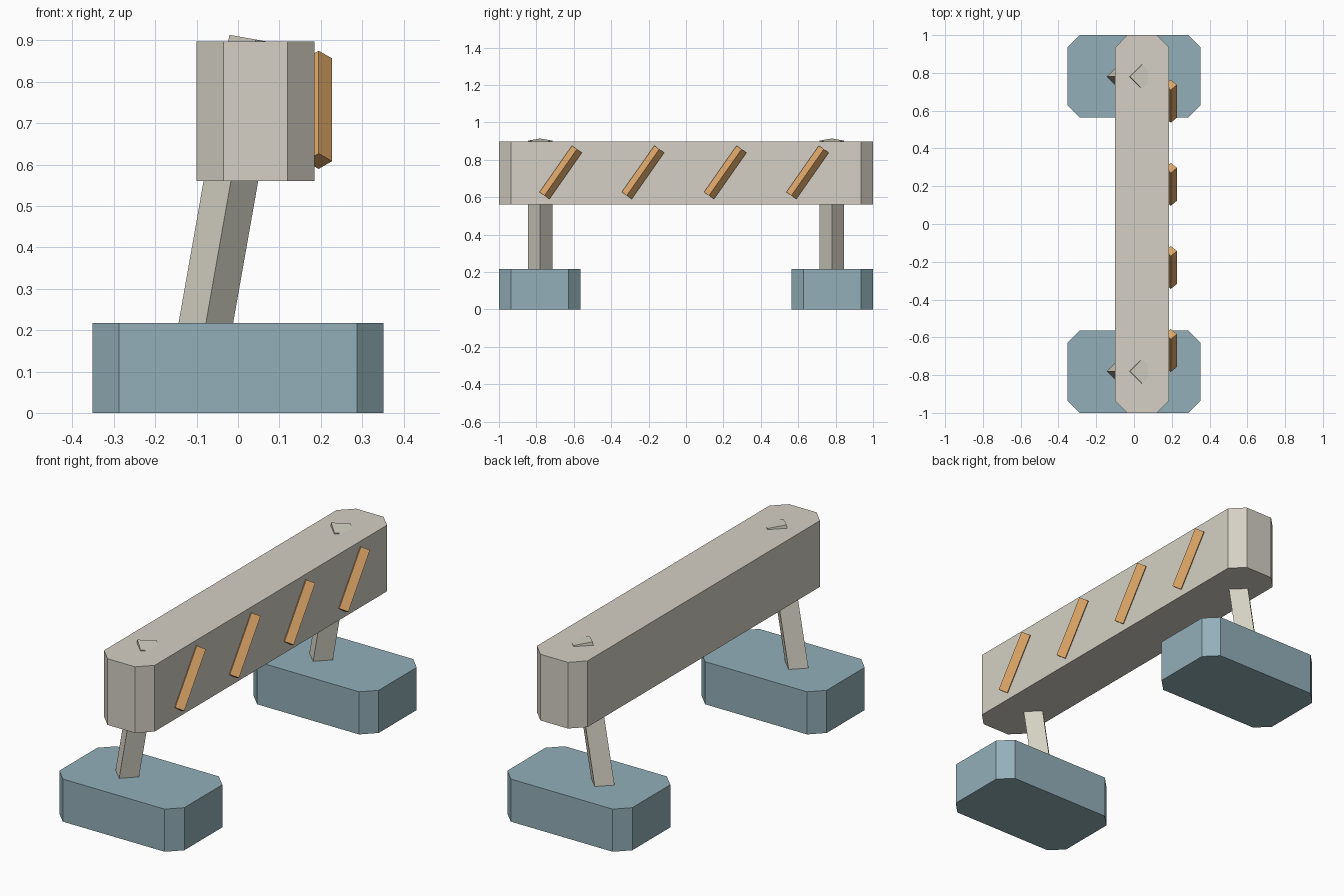
import bpy
import bmesh
from math import radians

cube = bpy.data.objects.get("Cube")
if cube:
    bpy.data.objects.remove(cube, do_unlink=True)


def make_material(name, color):
    mat = bpy.data.materials.new(name)
    mat.use_nodes = True
    mat.diffuse_color = (*color, 1)
    mat.node_tree.nodes["Principled BSDF"].inputs["Base Color"].default_value = (*color, 1)
    return mat


def finish(name, bm, mat, location, rotation=(0, 0, 0)):
    bmesh.ops.recalc_face_normals(bm, faces=bm.faces)
    mesh = bpy.data.meshes.new(name)
    bm.to_mesh(mesh)
    bm.free()
    mesh.materials.append(mat)
    obj = bpy.data.objects.new(name, mesh)
    obj.location = location
    obj.rotation_euler = rotation
    bpy.context.collection.objects.link(obj)
    return obj


def chamfered_block(name, mat, location, size, cut):
    """Box standing on its location, with its vertical edges cut off."""
    hx, hy, height = size[0] / 2, size[1] / 2, size[2]
    profile = [(hx, cut - hy), (hx, hy - cut), (hx - cut, hy), (cut - hx, hy),
               (-hx, hy - cut), (-hx, cut - hy), (cut - hx, -hy), (hx - cut, -hy)]
    bm = bmesh.new()
    base = bm.faces.new([bm.verts.new((x, y, 0)) for x, y in profile])
    top = bmesh.ops.extrude_face_region(bm, geom=[base], use_keep_orig=True)
    verts = [v for v in top["geom"] if isinstance(v, bmesh.types.BMVert)]
    bmesh.ops.translate(bm, verts=verts, vec=(0, 0, height))
    return finish(name, bm, mat, location)


def diamond_bar(name, mat, location, radius, length, rotation):
    """Four-sided bar with its edges on the local axes."""
    bm = bmesh.new()
    bmesh.ops.create_cone(bm, cap_ends=True, segments=4, radius1=radius,
                          radius2=radius, depth=length)
    return finish(name, bm, mat, location, rotation)


beam_grey = make_material("warm grey", (0.66, 0.63, 0.555))
post_grey = make_material("pale grey", (0.66, 0.64, 0.55))
foot_blue = make_material("dusty blue", (0.29, 0.43, 0.485))
stripe_orange = make_material("orange", (0.74, 0.39, 0.14))

# Horizontal barrier beam
chamfered_block("beam", beam_grey, (0.0425, 0, 0.56), (0.285, 2, 0.337), 0.065)

# Feet and leaning posts at both ends
for label, side in (("front", -1), ("back", 1)):
    chamfered_block(label + "_foot", foot_blue, (0, side * 0.782, 0),
                    (0.704, 0.436, 0.217), 0.065)
    diamond_bar(label + "_post", post_grey, (-0.022, side * 0.78, 0.533),
                0.065, 0.75, (0, radians(10), 0))

# Slanted warning stripes on the left face
for i in range(4):
    diamond_bar(f"stripe_{i + 1}", stripe_orange, (0.195, -0.67 + 0.44 * i, 0.7325),
                0.0325, 0.303, (radians(-35), 0, 0))
